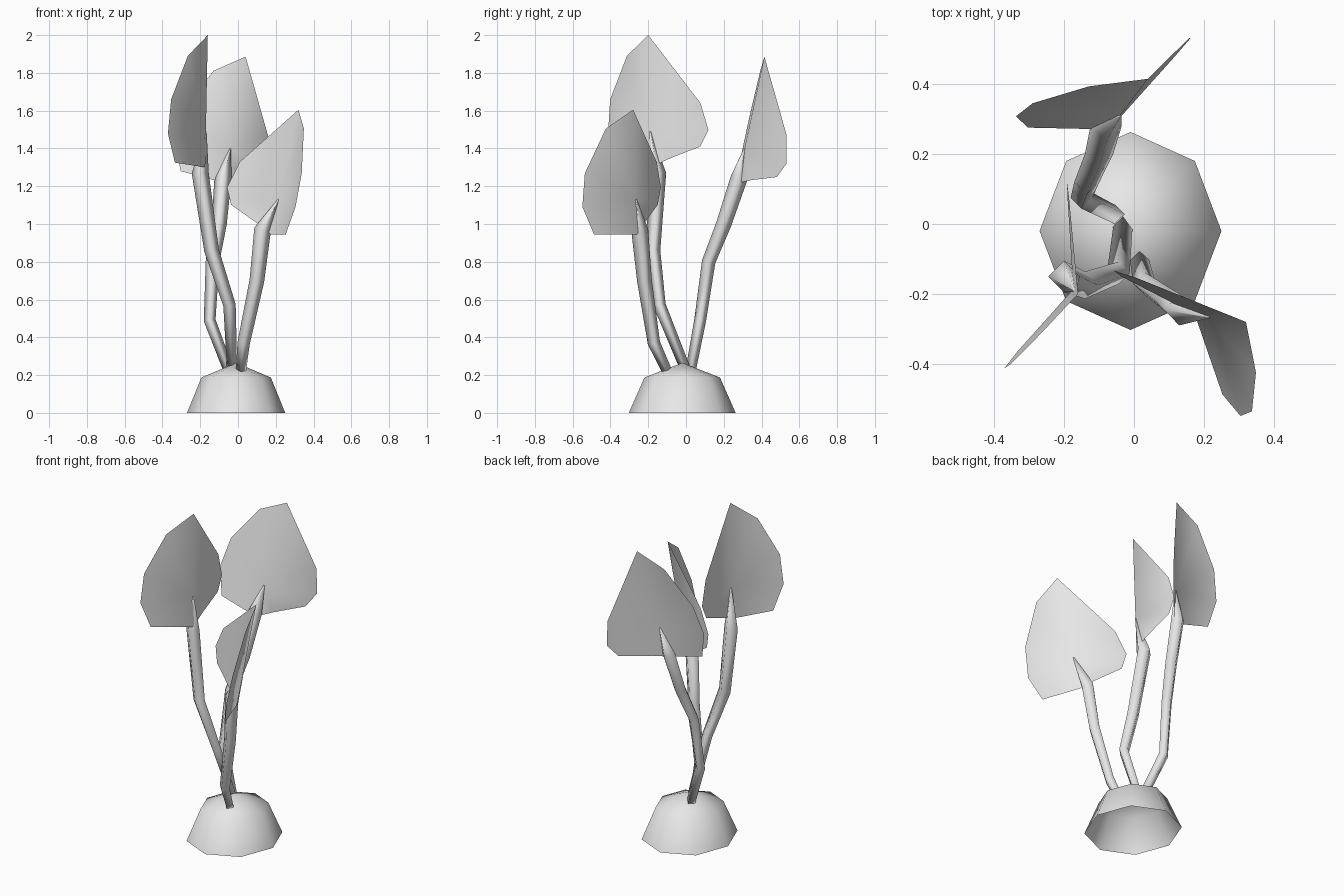
import bpy
import bmesh
import math
from mathutils import Matrix, Vector

default_cube = bpy.data.objects.get("Cube")
if default_cube:
    bpy.data.objects.remove(default_cube, do_unlink=True)

# One plain grey for the whole plant
GREY = (0.8, 0.8, 0.8, 1)
grey = bpy.data.materials.new("plain_grey")
grey.use_nodes = True
grey.diffuse_color = GREY
grey.node_tree.nodes["Principled BSDF"].inputs["Base Color"].default_value = GREY

# Heart-shaped blade: (height along the midrib, distance out) for each wing
WIDE_WING = [(.4, .155), (.17, .28), (-.01, .3), (-.165, .24)]
NARROW_WING = [(.145, .27), (0, .31), (-.085, .265), (-.15, .09)]
NOTCH = -.19
HALF_FOLD = math.radians(67)


def finish(bm, name):
    """Turn a bmesh into a smooth shaded object with the shared material."""
    for face in bm.faces:
        face.smooth = True
    mesh = bpy.data.meshes.new(name)
    bm.to_mesh(mesh)
    bm.free()
    mesh.materials.append(grey)
    obj = bpy.data.objects.new(name, mesh)
    bpy.context.collection.objects.link(obj)


def make_mound():
    """Hollow low-poly half sphere, open underneath."""
    bm = bmesh.new()
    bmesh.ops.create_uvsphere(bm, u_segments=8, v_segments=4, radius=1)
    lower = [v for v in bm.verts if v.co.z < -0.1]
    bmesh.ops.delete(bm, geom=lower, context='VERTS')
    size = Matrix.Diagonal((0.26, 0.283, 0.265, 1))
    bm.transform(Matrix.Translation((-0.01, -0.02, 0)) @ size)
    finish(bm, "mound")


def make_stem(name, path, sides=4):
    """Loft a tube that widens upward, then pinches into the blade."""
    bm = bmesh.new()
    points = [Vector(p) for p in path]
    last = len(points) - 1
    up = Vector((0, 0, 1))
    rings = []
    for i, point in enumerate(points):
        radius = .027 + .018 * i / (last - 1) if i < last else .004
        along = points[min(i + 1, last)] - points[max(i - 1, 0)]
        turn = up.rotation_difference(along.normalized())
        ring = []
        for k in range(sides):
            angle = math.tau * k / sides
            offset = Vector((math.cos(angle), math.sin(angle), 0)) * radius
            ring.append(bm.verts.new(point + turn @ offset))
        rings.append(ring)
    for low, high in zip(rings, rings[1:]):
        for k in range(sides):
            n = (k + 1) % sides
            bm.faces.new((low[k], low[n], high[n], high[k]))
    bm.faces.new(reversed(rings[0]))
    bm.faces.new(rings[-1])
    finish(bm, name)


def make_leaf(name, joint, tip, facing):
    """Fan the shared blade around the joint, folded along its midrib."""
    joint, tip = Vector(joint), Vector(tip)
    midrib = (tip - joint).normalized()

    def wing(shape, yaw):
        flat = Vector((math.cos(yaw), math.sin(yaw), 0))
        out = (flat - midrib * flat.dot(midrib)).normalized()
        return [joint + midrib * h + out * d for h, d in shape]

    yaw = math.radians(facing)
    wide = wing(WIDE_WING, yaw + HALF_FOLD)
    narrow = wing(NARROW_WING, yaw - HALF_FOLD)
    outline = [tip, *wide, joint + midrib * NOTCH, *reversed(narrow)]

    bm = bmesh.new()
    centre = bm.verts.new(joint)
    rim = [bm.verts.new(p) for p in outline]
    for a, b in zip(rim, rim[1:] + rim[:1]):
        bm.faces.new((centre, a, b))
    finish(bm, name)


def make_plant(side, path, tip, facing):
    """A stem whose last path point is the joint of its leaf."""
    make_stem(side + "_stem", path)
    make_leaf(side + "_leaf", path[-1], tip, facing)


make_mound()

make_plant("right",
           [(-.03, .01, .2), (-.045, -.14, .57), (-.14, -.175, .86),
            (-.2, -.15, 1.27), (-.17, -.19, 1.49)],
           tip=(-.16, -.2, 2), facing=161)

make_plant("back",
           [(-.04, .02, .2), (-.15, .075, .49), (-.135, .12, .8),
            (-.1, .2, 1), (-.08, .28, 1.24), (-.04, .31, 1.4)],
           tip=(.04, .415, 1.886), facing=115)

make_plant("front",
           [(.015, -.1, .22), (.03, -.17, .37), (.1, -.22, .7),
            (.13, -.245, .97), (.215, -.265, 1.13)],
           tip=(.32, -.28, 1.605), facing=222)
